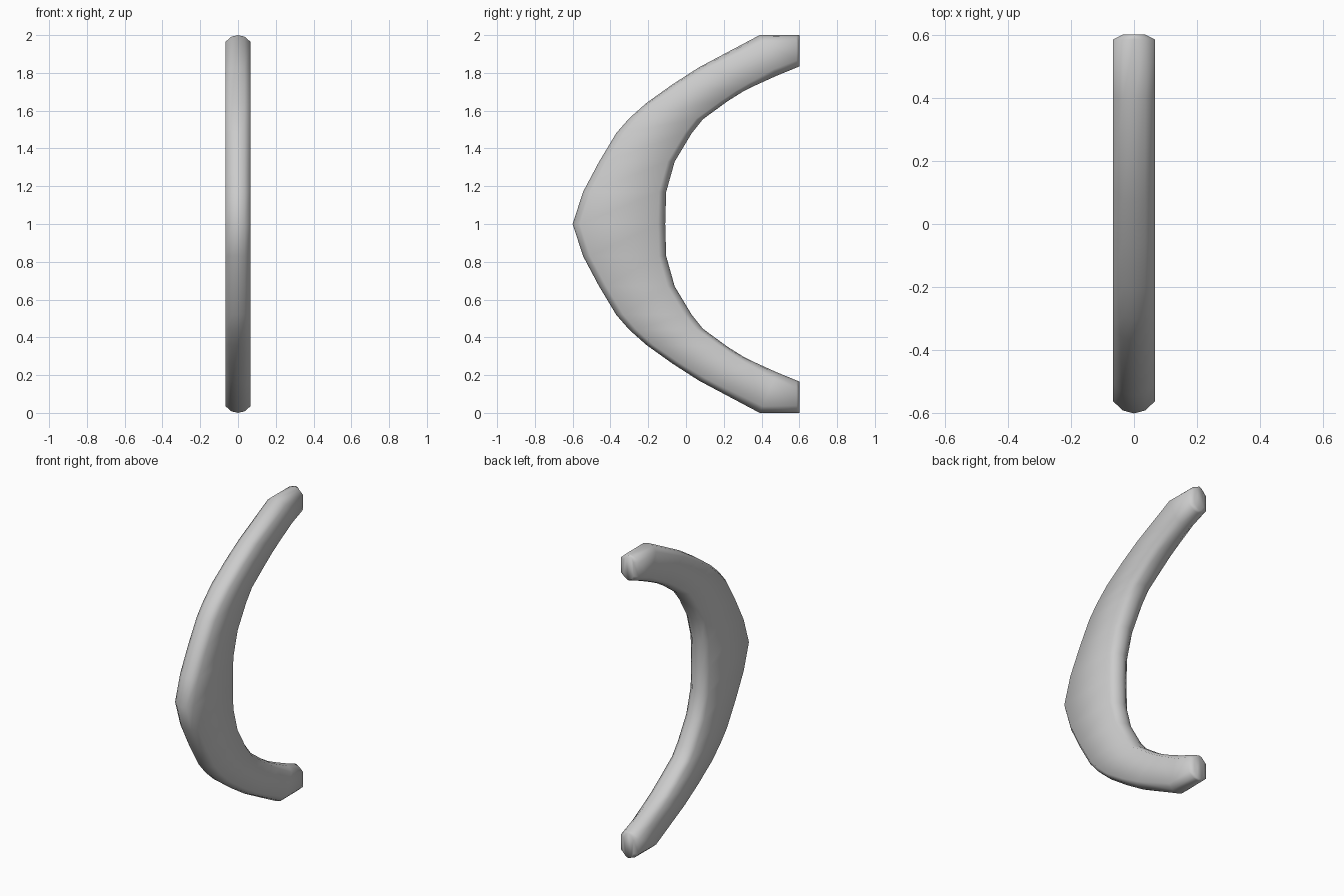
import bpy, bmesh
from mathutils import Vector

if "Cube" in bpy.data.objects:
    bpy.data.objects.remove(bpy.data.objects["Cube"])

# Stations from the middle of the bow to the lower tip: (outer y, outer z, inner y, inner z)
half = [(-0.60, 1.0, -0.11, 1.0), (-0.545, 0.83, -0.105, 0.83), (-0.46, 0.67, -0.06, 0.67),
        (-0.37, 0.52, 0.03, 0.52), (-0.30, 0.44, 0.09, 0.445), (-0.21, 0.36, 0.22, 0.35),
        (-0.07, 0.26, 0.30, 0.30), (0.07, 0.17, 0.37, 0.265), (0.39, 0.0, 0.48, 0.215),
        (0.585, 0.0, 0.585, 0.172), (0.60, 0.0, 0.60, 0.166)]

# Mirror the lower half to get the whole bow, bottom to top
stations = half[::-1] + [(a, 2 - b, c, 2 - d) for a, b, c, d in half[1:]]

# Rounded-edge cross-section: (x, inset from the outer or inner rim)
edge = [(-0.066, 0.038), (-0.035, 0.009), (0.0, 0.0), (0.035, 0.009), (0.066, 0.038)]

bm = bmesh.new()
rings = []
for i, (oy, oz, iy, iz) in enumerate(stations):
    outer, inner = Vector((0, oy, oz)), Vector((0, iy, iz))
    d = (inner - outer).normalized()
    s = 0.55 if i in (0, len(stations) - 1) else 1.0   # narrowed tips
    ring = [bm.verts.new(outer + d * t + Vector((x * s, 0, 0))) for x, t in edge]
    ring += [bm.verts.new(inner - d * t + Vector((x * s, 0, 0))) for x, t in reversed(edge)]
    rings.append(ring)

# Skin between sections and close the tips
for a, b in zip(rings, rings[1:]):
    n = len(a)
    for k in range(n):
        bm.faces.new((a[k], a[(k + 1) % n], b[(k + 1) % n], b[k]))
bm.faces.new(rings[0])
bm.faces.new(rings[-1])
bmesh.ops.recalc_face_normals(bm, faces=bm.faces[:])
for f in bm.faces:
    f.smooth = True

mesh = bpy.data.meshes.new("curved_handle")
bm.to_mesh(mesh)
bm.free()
obj = bpy.data.objects.new("curved_handle", mesh)
bpy.context.collection.objects.link(obj)
